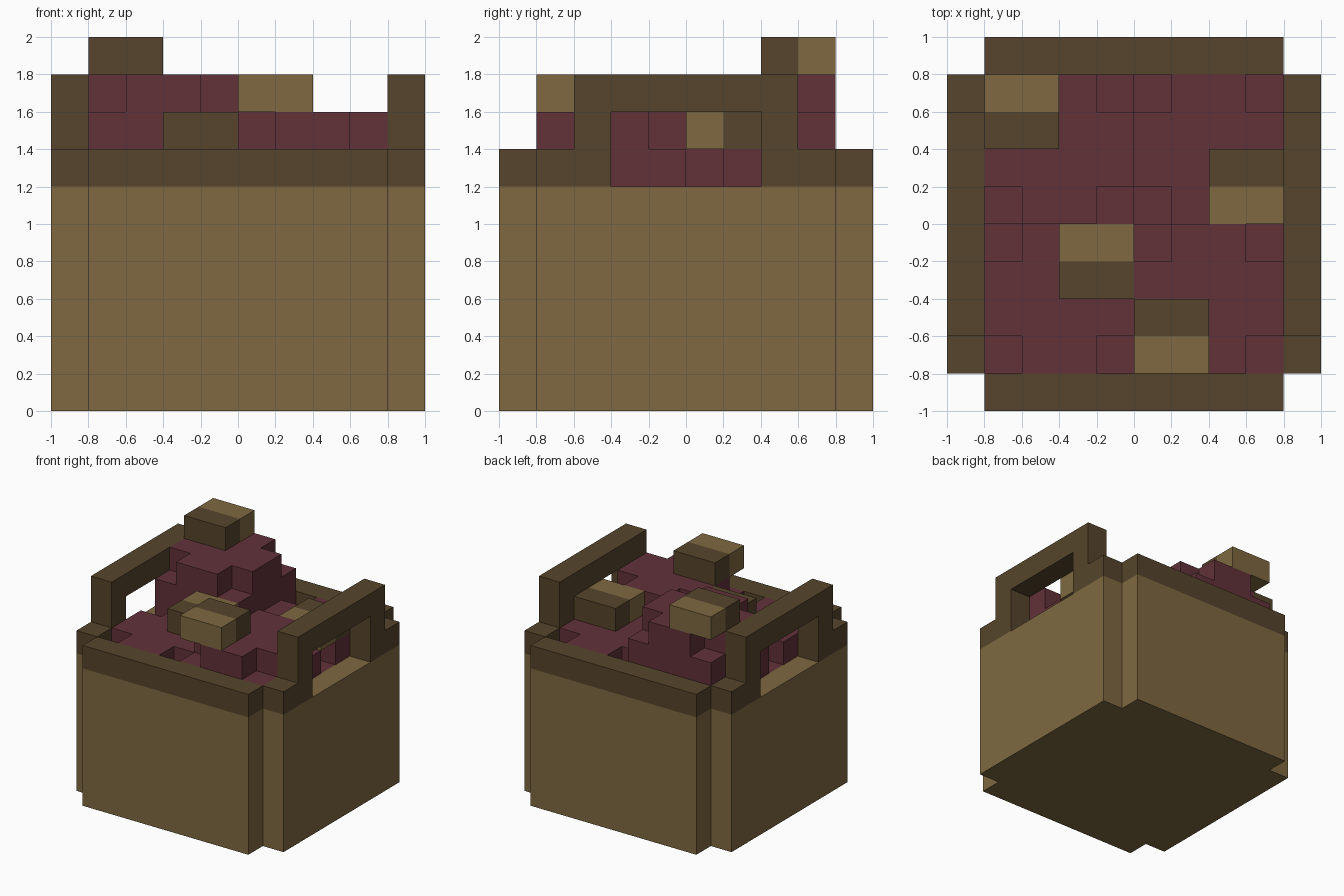
import bpy
import bmesh
from mathutils import Vector

cube = bpy.data.objects.get("Cube")
if cube:
    bpy.data.objects.remove(cube, do_unlink=True)


def material(name, rgb):
    mat = bpy.data.materials.new(name)
    mat.use_nodes = True
    mat.diffuse_color = (*rgb, 1)
    mat.node_tree.nodes["Principled BSDF"].inputs["Base Color"].default_value = (*rgb, 1)
    return mat


TAN = material("tan wood", (0.209, 0.141, 0.053))
BROWN = material("dark brown wood", (0.093, 0.060, 0.025))
RED = material("dark red fruit", (0.122, 0.032, 0.041))


def prism(bm, points, offset):
    """Extrude a closed flat profile along an offset."""
    face = bm.faces.new([bm.verts.new(p) for p in points])
    top = bmesh.ops.extrude_face_region(bm, geom=[face])["geom"]
    verts = [v for v in top if isinstance(v, bmesh.types.BMVert)]
    bmesh.ops.translate(bm, verts=verts, vec=Vector(offset))


def finish(bm, name, mat):
    bmesh.ops.recalc_face_normals(bm, faces=bm.faces)
    mesh = bpy.data.meshes.new(name)
    bm.to_mesh(mesh)
    bm.free()
    mesh.materials.append(mat)
    obj = bpy.data.objects.new(name, mesh)
    bpy.context.collection.objects.link(obj)
    return obj


def box(name, low, high, mat):
    (x0, y0, z0), (x1, y1, z1) = low, high
    bm = bmesh.new()
    prism(bm, [(x0, y0, z0), (x1, y0, z0), (x1, y1, z0), (x0, y1, z0)], (0, 0, z1 - z0))
    return finish(bm, name, mat)


# Basket floor, walls and front/back rims
box("floor", (-0.8, -0.8, 0), (0.8, 0.8, 0.2), TAN)
for side, a, b in (("front", -1, -0.8), ("back", 0.8, 1)):
    box(side + "_wall", (-0.8, a, 0), (0.8, b, 1.2), TAN)
    box(side + "_rim", (-0.8, a, 1.2), (0.8, b, 1.4), BROWN)

# Side walls with rim and handle cut from one profile
half = [(0.4, 1.6), (0.4, 1.2), (0.8, 1.2), (0.8, 1.4), (0.6, 1.4), (0.6, 1.8)]
profile = half + [(-y, z) for y, z in reversed(half)]
for side, x in (("right", -1), ("left", 0.8)):
    box(side + "_wall", (x, -0.8, 0), (x + 0.2, 0.8, 1.2), TAN)
    bm = bmesh.new()
    prism(bm, [(x, y, z) for y, z in profile], (0.2, 0, 0))
    finish(bm, side + "_handle", BROWN)


def fruit(name, cx, cy, top):
    """Blocky fruit whose top and bottom layers lose their corners."""
    square = [(0.4, 0.4), (-0.4, 0.4), (-0.4, -0.4), (0.4, -0.4)]
    cross = []
    for sx, sy in square:
        corner = [(0.4 * sx, 0.2 * sy), (0.2 * sx, 0.2 * sy), (0.2 * sx, 0.4 * sy)]
        corner = [(x / 0.4, y / 0.4) for x, y in corner]
        cross += corner if sx * sy > 0 else corner[::-1]
    bm = bmesh.new()
    for outline, z, height in ((cross, top - 0.8, 0.2), (square, top - 0.6, 0.4),
                               (cross, top - 0.2, 0.2)):
        prism(bm, [(cx + x, cy + y, z) for x, y in outline], (0, 0, height))
    finish(bm, name, RED)


def stem(name, cx, cy, z, tan_side):
    """Two-tone stem block, tan towards tan_side in y."""
    for tone, mat, s in (("light", TAN, tan_side), ("dark", BROWN, -tan_side)):
        ya, yb = sorted((cy, cy + 0.2 * s))
        box(f"{name}_{tone}", (cx - 0.2, ya, z), (cx + 0.2, yb, z + 0.2), mat)


# Fruit pile: quadrant centre, top height, stem centre, tan side
pile = (
    ("back_right", -0.4, 0.4, 1.8, -0.6, 0.6, 1),
    ("back_left", 0.4, 0.4, 1.4, 0.6, 0.2, -1),
    ("front_left", 0.4, -0.4, 1.6, 0.2, -0.6, -1),
    ("front_right", -0.4, -0.4, 1.4, -0.2, -0.2, 1),
)
for name, cx, cy, top, sx, sy, tan_side in pile:
    fruit(name + "_fruit", cx, cy, top)
    stem(name + "_stem", sx, sy, top, tan_side)
